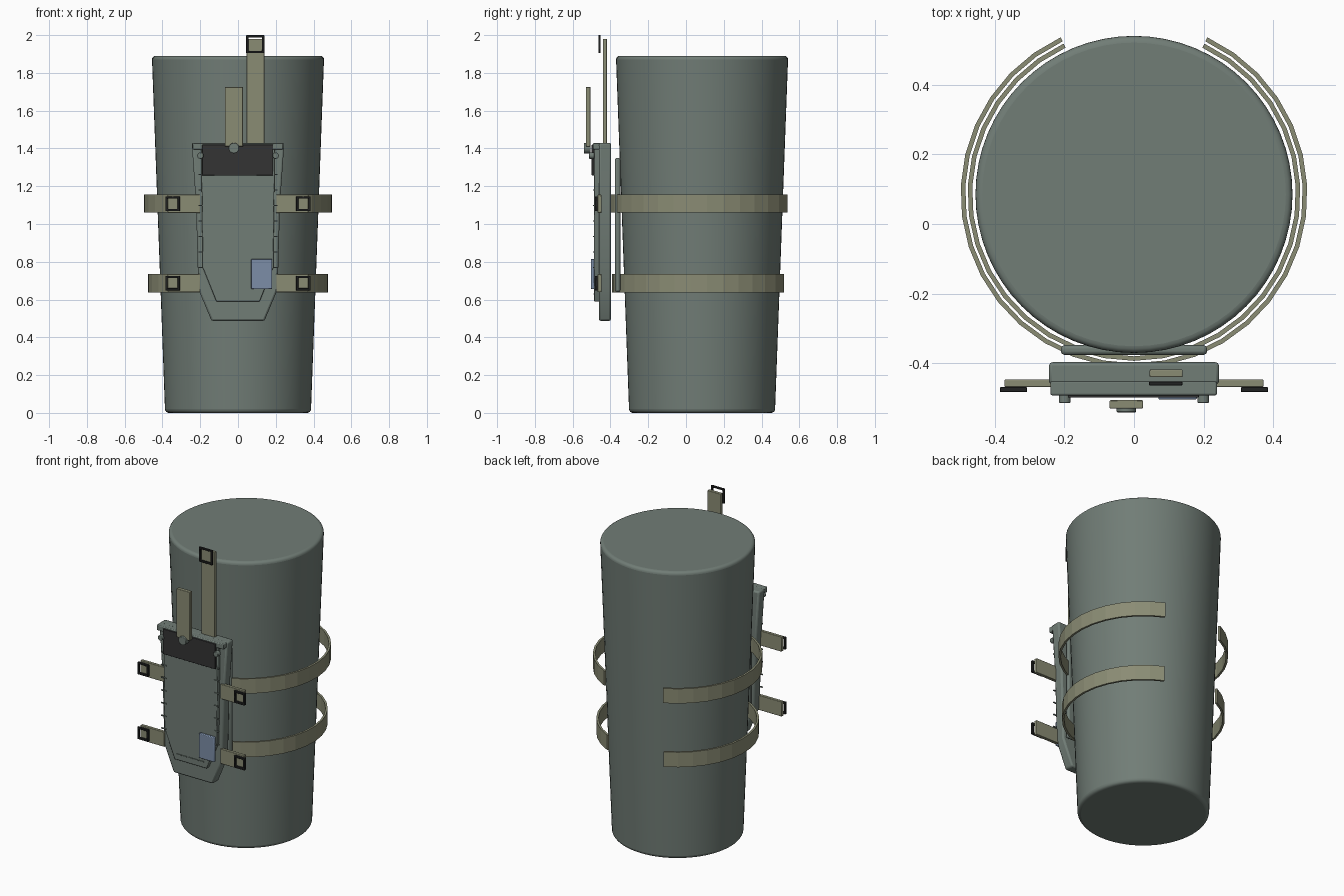
import bpy, bmesh, math
from mathutils import Vector

cube = bpy.data.objects.get("Cube")
if cube:
    bpy.data.objects.remove(cube, do_unlink=True)


def material(name, rgb):
    m = bpy.data.materials.new(name)
    m.use_nodes = True
    m.diffuse_color = (*rgb, 1)
    m.node_tree.nodes["Principled BSDF"].inputs["Base Color"].default_value = (*rgb, 1)
    return m


GREEN = material("grey green", (0.165, 0.205, 0.182))
OLIVE = material("olive webbing", (0.255, 0.262, 0.175))
BLUE = material("slate blue", (0.20, 0.27, 0.39))
DARK = material("charcoal", (0.033, 0.033, 0.034))
BLACK = material("buckle black", (0.015, 0.016, 0.016))
CENTRE = Vector((0, 0.085, 0))  # axis of the large drum


def finish(name, bm, mat, bevel=0, segments=2, smooth=True):
    bmesh.ops.recalc_face_normals(bm, faces=bm.faces)
    me = bpy.data.meshes.new(name)
    bm.to_mesh(me)
    bm.free()
    me.materials.append(mat)
    ob = bpy.data.objects.new(name, me)
    bpy.context.collection.objects.link(ob)
    if bevel:
        mod = ob.modifiers.new("Bevel", "BEVEL")
        mod.width, mod.segments = bevel, segments
        mod.limit_method, mod.angle_limit = "ANGLE", math.radians(30)
    if smooth:
        bpy.ops.object.select_all(action="DESELECT")
        ob.select_set(True)
        bpy.context.view_layer.objects.active = ob
        bpy.ops.object.shade_smooth_by_angle(angle=math.radians(35))
    return ob


def plate(name, outline, y0, y1, mat, bevel=0.0):
    """Extrude an x-z outline from y0 to y1."""
    bm = bmesh.new()
    face = bm.faces.new([bm.verts.new((x, y0, z)) for x, z in outline])
    new = bmesh.ops.extrude_face_region(bm, geom=[face])["geom"]
    verts = [v for v in new if isinstance(v, bmesh.types.BMVert)]
    bmesh.ops.translate(bm, verts=verts, vec=(0, y1 - y0, 0))
    return finish(name, bm, mat, bevel)


def box(name, x, y, z, mat, bevel=0.0):
    return plate(name, [(x[0], z[0]), (x[1], z[0]), (x[1], z[1]), (x[0], z[1])],
                 y[0], y[1], mat, bevel)


def mirrored(half):
    return half + [(-x, z) for x, z in reversed(half)]


def stud(name, x, z, radius, y0, y1, mat):
    ring = [(x + radius * math.cos(i * math.tau / 20), z + radius * math.sin(i * math.tau / 20))
            for i in range(20)]
    return plate(name, ring, y0, y1, mat, 0.003)


def buckle(name, x, z, half, y0, y1, bar=0.012):
    """Square open frame."""
    bm = bmesh.new()
    loops = []
    for y in (y0, y1):
        for h in (half, half - bar):
            loops.append([bm.verts.new((x + sx * h, y, z + sz * h))
                          for sx, sz in ((-1, -1), (1, -1), (1, 1), (-1, 1))])
    for a, b in ((0, 1), (1, 3), (3, 2), (2, 0)):
        for i in range(4):
            j = (i + 1) % 4
            bm.faces.new((loops[a][i], loops[a][j], loops[b][j], loops[b][i]))
    return finish(name, bm, BLACK, 0.002, 1)


def open_band(name, radius, z0, z1, thick=0.013, gap=25, steps=30):
    """Webbing hoop around the drum, open at the back."""
    bm = bmesh.new()
    rows = []
    for i in range(steps + 1):
        a = math.radians(90 + gap + (360 - 2 * gap) * i / steps)
        d = Vector((math.cos(a), math.sin(a), 0))
        rows.append([bm.verts.new(CENTRE + d * r + Vector((0, 0, z)))
                     for r, z in ((radius, z0), (radius, z1),
                                  (radius - thick, z1), (radius - thick, z0))])
    for a, b in zip(rows, rows[1:]):
        for i in range(4):
            j = (i + 1) % 4
            bm.faces.new((a[i], a[j], b[j], b[i]))
    bm.faces.new(rows[0])
    bm.faces.new(rows[-1])
    return finish(name, bm, OLIVE, smooth=False)


# Tapered drum
bm = bmesh.new()
bmesh.ops.create_cone(bm, cap_ends=True, segments=64, radius1=0.386, radius2=0.456, depth=1.89)
bmesh.ops.translate(bm, verts=bm.verts, vec=CENTRE + Vector((0, 0, 0.945)))
finish("drum", bm, GREEN, 0.02, 4)

# Back pad and hoops
box("back_pad", (-0.21, 0.21), (-0.376, -0.348), (0.64, 1.35), GREEN, 0.01)
open_band("upper_hoop", 0.498, 1.06, 1.155)
open_band("lower_hoop", 0.478, 0.638, 0.735)

# Pouch body and raised front panel
plate("pouch_body", mirrored([(0.14, 0.487), (0.21, 0.655), (0.222, 1.1), (0.245, 1.43)]),
      -0.461, -0.397, GREEN, 0.01)
plate("pouch_front", mirrored([(0.115, 0.59), (0.187, 0.77), (0.195, 1.42)]),
      -0.486, -0.455, GREEN, 0.004)
box("top_hem", (-0.24, 0.238), (-0.492, -0.45), (1.395, 1.43), GREEN, 0.005)
box("dark_flap", (-0.19, 0.186), (-0.499, -0.484), (1.257, 1.42), DARK, 0.002)

# Closing tab and its snap
box("closing_tab", (-0.07, 0.026), (-0.53, -0.506), (1.41, 1.725), OLIVE, 0.003)
stud("closing_snap", -0.022, 1.402, 0.028, -0.541, -0.505, GREEN)

# Hanging strap with buckle
box("hanging_strap", (0.045, 0.14), (-0.44, -0.418), (1.3, 1.98), OLIVE, 0.003)
buckle("hanging_buckle", 0.091, 1.952, 0.048, -0.464, -0.452)

# Side tabs, buckles, studs and edge stitches, left and right
for side, s in (("left", 1), ("right", -1)):
    for level, z in (("upper", 1.107), ("lower", 0.687)):
        box(f"{level}_tab_{side}", sorted((s * 0.2, s * 0.372)), (-0.468, -0.447),
            (z - 0.048, z + 0.048), OLIVE, 0.003)
        buckle(f"{level}_buckle_{side}", s * 0.346, z, 0.039, -0.483, -0.468)
    stud(f"pouch_stud_{side}", s * 0.199, 1.362, 0.017, -0.514, -0.485, GREEN)
    for i in range(7):
        z = 0.77 + 0.082 * i
        box(f"edge_stitch_{side}_{i + 1}", sorted((s * 0.172, s * 0.208)), (-0.492, -0.484),
            (z - 0.003, z + 0.003), GREEN)

# Bottom stitches
for i in range(5):
    x = -0.08 + 0.04 * i
    box(f"bottom_stitch_{i + 1}", (x - 0.016, x + 0.016), (-0.491, -0.484),
        (0.626, 0.632), GREEN)

# Blue patch
box("patch", (0.07, 0.181), (-0.504, -0.485), (0.655, 0.815), BLUE, 0.004)
